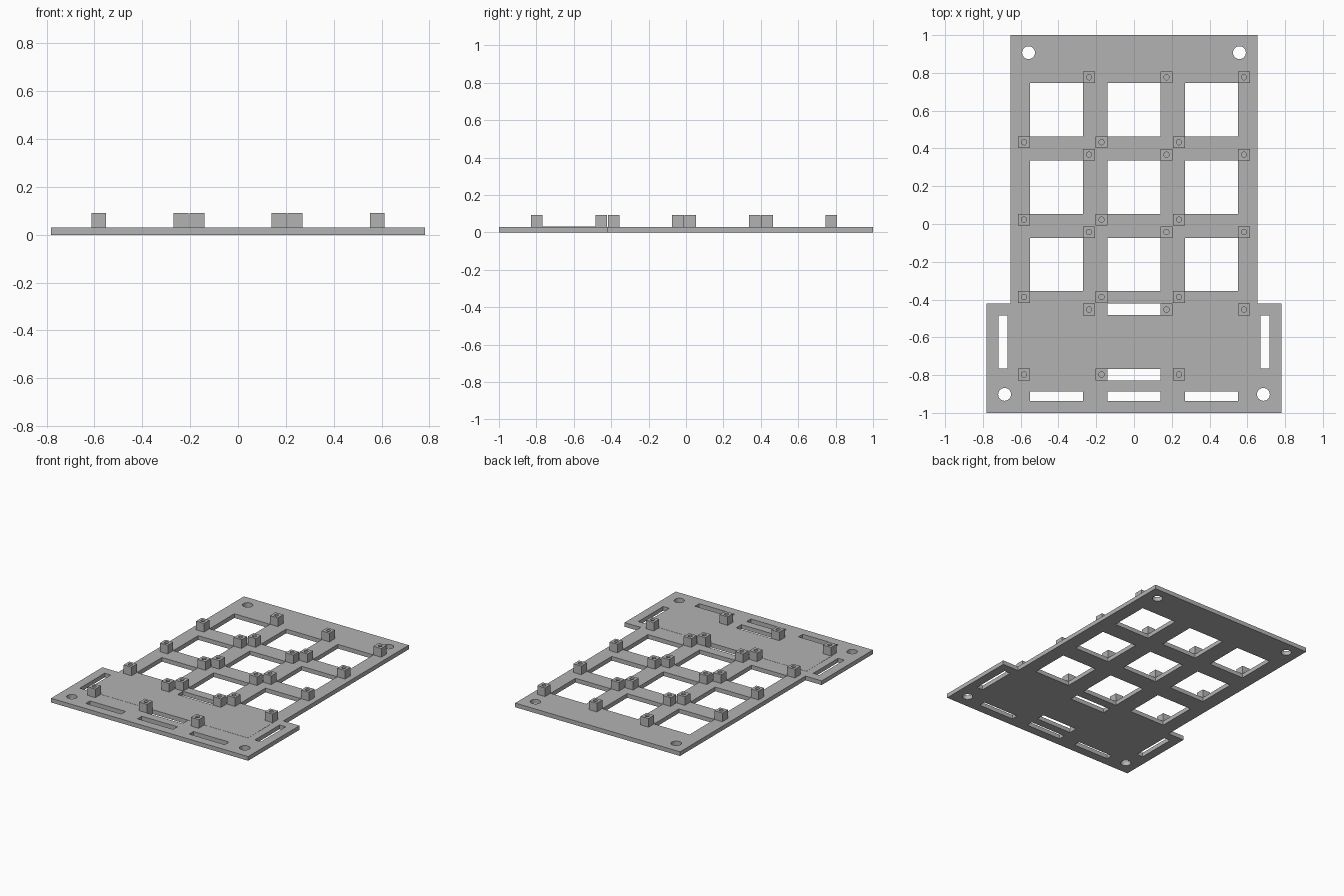
import bpy, bmesh
from math import sin, cos, pi, radians

cube = bpy.data.objects.get("Cube")
if cube:
    bpy.data.objects.remove(cube, do_unlink=True)

grey = bpy.data.materials.new("matte grey")
grey.use_nodes = True
colour = (0.45, 0.45, 0.45, 1)
grey.diffuse_color = colour
grey.node_tree.nodes["Principled BSDF"].inputs["Base Color"].default_value = colour

PLATE, TOP = 0.03, 0.092
PITCH, HALF, POST = 0.41, 0.141, 0.031
COLS = [-PITCH, 0, PITCH]
ROWS = [0.605 - PITCH * i for i in range(4)]
BAY = ROWS[3]


def rect(x, y, hx, hy):
    return [(x - hx, y - hy), (x + hx, y - hy), (x + hx, y + hy), (x - hx, y + hy)]


def circle(x, y, r, n=32):
    return [(x + r * cos(2 * pi * i / n), y + r * sin(2 * pi * i / n)) for i in range(n)]


def slab(name, loops, z0, z1):
    """Extrude an outline with holes from z0 to z1."""
    curve = bpy.data.curves.new(name, 'CURVE')
    curve.dimensions = '2D'
    curve.fill_mode = 'BOTH'
    curve.extrude = (z1 - z0) / 2
    for loop in loops:
        spline = curve.splines.new('POLY')
        spline.points.add(len(loop) - 1)
        for point, (x, y) in zip(spline.points, loop):
            point.co = (x, y, 0, 1)
        spline.use_cyclic_u = True
    source = bpy.data.objects.new(name + "_outline", curve)
    bpy.context.collection.objects.link(source)
    deps = bpy.context.evaluated_depsgraph_get()
    mesh = bpy.data.meshes.new_from_object(source.evaluated_get(deps))
    bpy.data.objects.remove(source, do_unlink=True)

    # Weld the caps to the walls and merge the flat cap triangles
    bm = bmesh.new()
    bm.from_mesh(mesh)
    bmesh.ops.remove_doubles(bm, verts=bm.verts, dist=0.0001)
    bmesh.ops.recalc_face_normals(bm, faces=bm.faces)
    bmesh.ops.translate(bm, verts=bm.verts, vec=(0, 0, (z0 + z1) / 2))
    bm.to_mesh(mesh)
    bm.free()
    mesh.name = name
    mesh.materials.clear()
    mesh.materials.append(grey)
    obj = bpy.data.objects.new(name, mesh)
    bpy.context.collection.objects.link(obj)
    bpy.ops.object.select_all(action='DESELECT')
    obj.select_set(True)
    bpy.context.view_layer.objects.active = obj
    bpy.ops.object.shade_smooth_by_angle(angle=radians(30))
    return obj


# Base plate: stepped outline, windows, slots and screw holes
outline = [(-0.781, -1), (0.781, -1), (0.781, -0.42), (0.653, -0.42),
           (0.653, 1), (-0.653, 1), (-0.653, -0.42), (-0.781, -0.42)]
loops = [outline]
loops += [rect(x, y, HALF, HALF) for x in COLS for y in ROWS[:3]]
loops += [rect(x, -0.912, HALF, 0.024) for x in COLS]
for side in (-1, 1):
    loops.append(rect(0, BAY + side * 0.173, HALF, 0.031))
    loops.append(rect(side * 0.693, BAY, 0.024, HALF))
    loops.append(circle(side * 0.558, 0.907, 0.034))
    loops.append(circle(side * 0.685, -0.902, 0.034))
slab("base_plate", loops, 0, PLATE)

# Thin cover panel over the front bay
slab("cover_panel", [rect(0, BAY, 0.616, HALF + 0.001)], PLATE - 0.003, PLATE + 0.001)

# Bored posts on opposite corners of every window
post = slab("post", [rect(0, 0, POST, POST), circle(0, 0, 0.014, 24)], PLATE - 0.0005, TOP)
for x in COLS:
    for y in ROWS:
        for side in (-1, 1):
            copy = bpy.data.objects.new("corner_post", post.data)
            copy.location = (x + side * 0.172, y + side * 0.172, 0)
            bpy.context.collection.objects.link(copy)
bpy.data.objects.remove(post, do_unlink=True)
